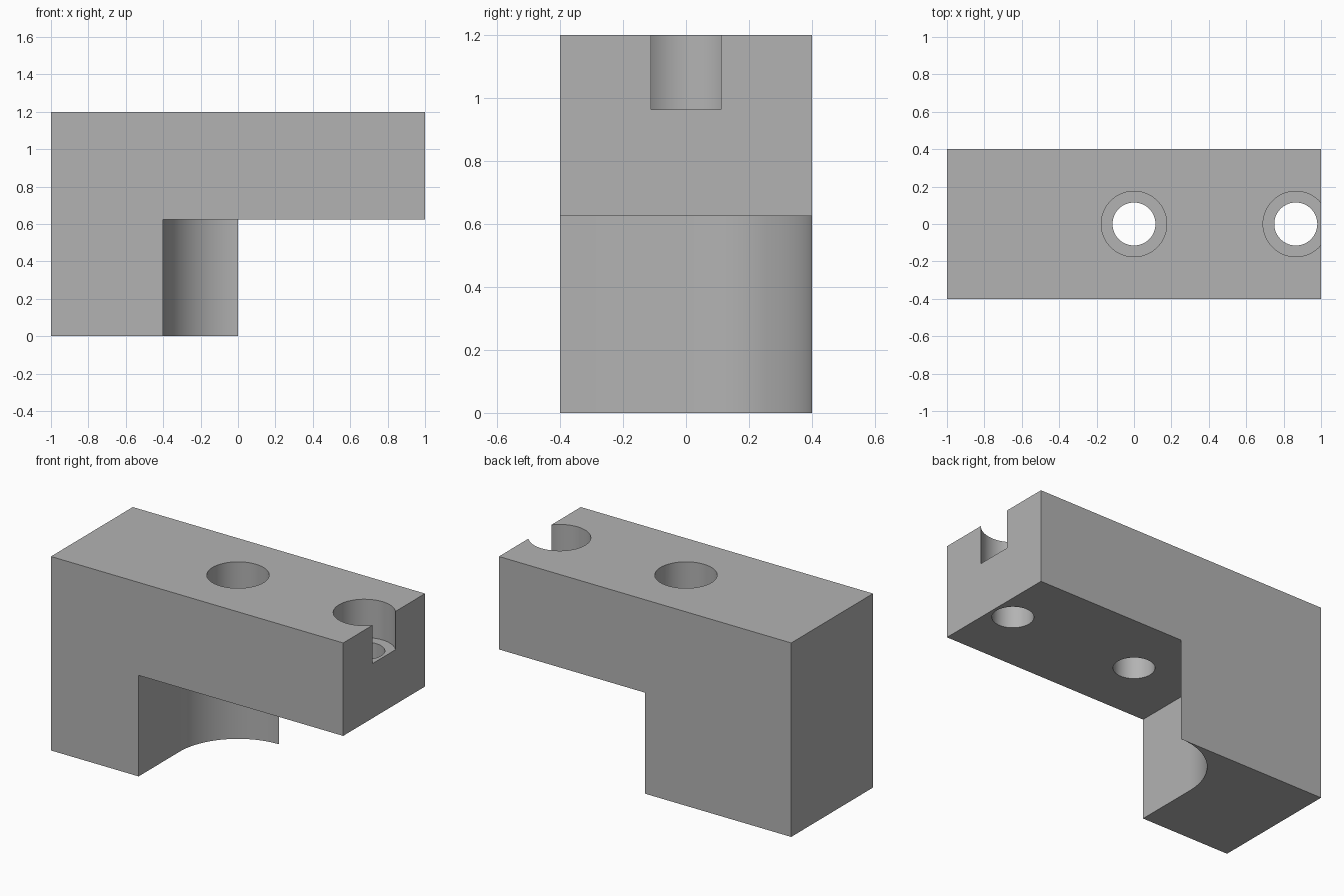
import bpy, bmesh
from math import pi, sin, cos, radians

if "Cube" in bpy.data.objects:
    bpy.data.objects.remove(bpy.data.objects["Cube"], do_unlink=True)

HEIGHT, ARM_Z = 1.2, 0.625
HOLE_R, BORE_R, BORE_Z = 0.115, 0.175, 0.963
HOLE_XS = (0, 0.865)

grey = bpy.data.materials.new("plain grey")
grey.use_nodes = True
colour = (0.45, 0.45, 0.45, 1)
grey.diffuse_color = colour
grey.node_tree.nodes["Principled BSDF"].inputs["Base Color"].default_value = colour


def prism(name, outline, z0, z1):
    """Extrude a closed outline from z0 to z1."""
    bm = bmesh.new()
    base = bm.faces.new([bm.verts.new((x, y, z0)) for x, y in outline])
    top = bmesh.ops.extrude_face_region(bm, geom=[base])["geom"]
    verts = [v for v in top if isinstance(v, bmesh.types.BMVert)]
    bmesh.ops.translate(bm, verts=verts, vec=(0, 0, z1 - z0))
    bmesh.ops.recalc_face_normals(bm, faces=bm.faces)
    mesh = bpy.data.meshes.new(name)
    bm.to_mesh(mesh)
    bm.free()
    mesh.materials.append(grey)
    obj = bpy.data.objects.new(name, mesh)
    bpy.context.collection.objects.link(obj)
    return obj


def arc(cx, radius, start, end, steps):
    """Points along an arc centred on y = 0."""
    angles = [start + (end - start) * i / steps for i in range(steps + 1)]
    return [(cx + radius * cos(a), radius * sin(a)) for a in angles]


def circle(cx, radius):
    return arc(cx, radius, 0, 2 * pi, 64)[:-1]


# Full block, later cut down to an L shape
bracket = prism("bracket", [(-1, -0.4), (1, -0.4), (1, 0.4), (-1, 0.4)], 0, HEIGHT)

# Space under the arm, with the rounded hollow in the leg
hollow = [(-0.4, -0.6), (1.2, -0.6), (1.2, 0.6), (0, 0.6)] + arc(0, 0.4, pi / 2, pi, 32)
cutters = [prism("under_arm_cutter", hollow, -0.2, ARM_Z)]

# Through holes and their counterbores; the outer one breaks through the end
for x in HOLE_XS:
    cutters.append(prism("hole_cutter", circle(x, HOLE_R), 0.3, HEIGHT + 0.1))
    cutters.append(prism("counterbore_cutter", circle(x, BORE_R), BORE_Z, HEIGHT + 0.1))

bpy.ops.object.select_all(action="DESELECT")
bpy.context.view_layer.objects.active = bracket
bracket.select_set(True)
for cutter in cutters:
    cut = bracket.modifiers.new("cut", "BOOLEAN")
    cut.operation = "DIFFERENCE"
    cut.solver = "EXACT"
    cut.object = cutter
    bpy.ops.object.modifier_apply(modifier=cut.name)
    bpy.data.objects.remove(cutter, do_unlink=True)

bpy.ops.object.shade_smooth_by_angle(angle=radians(30))
